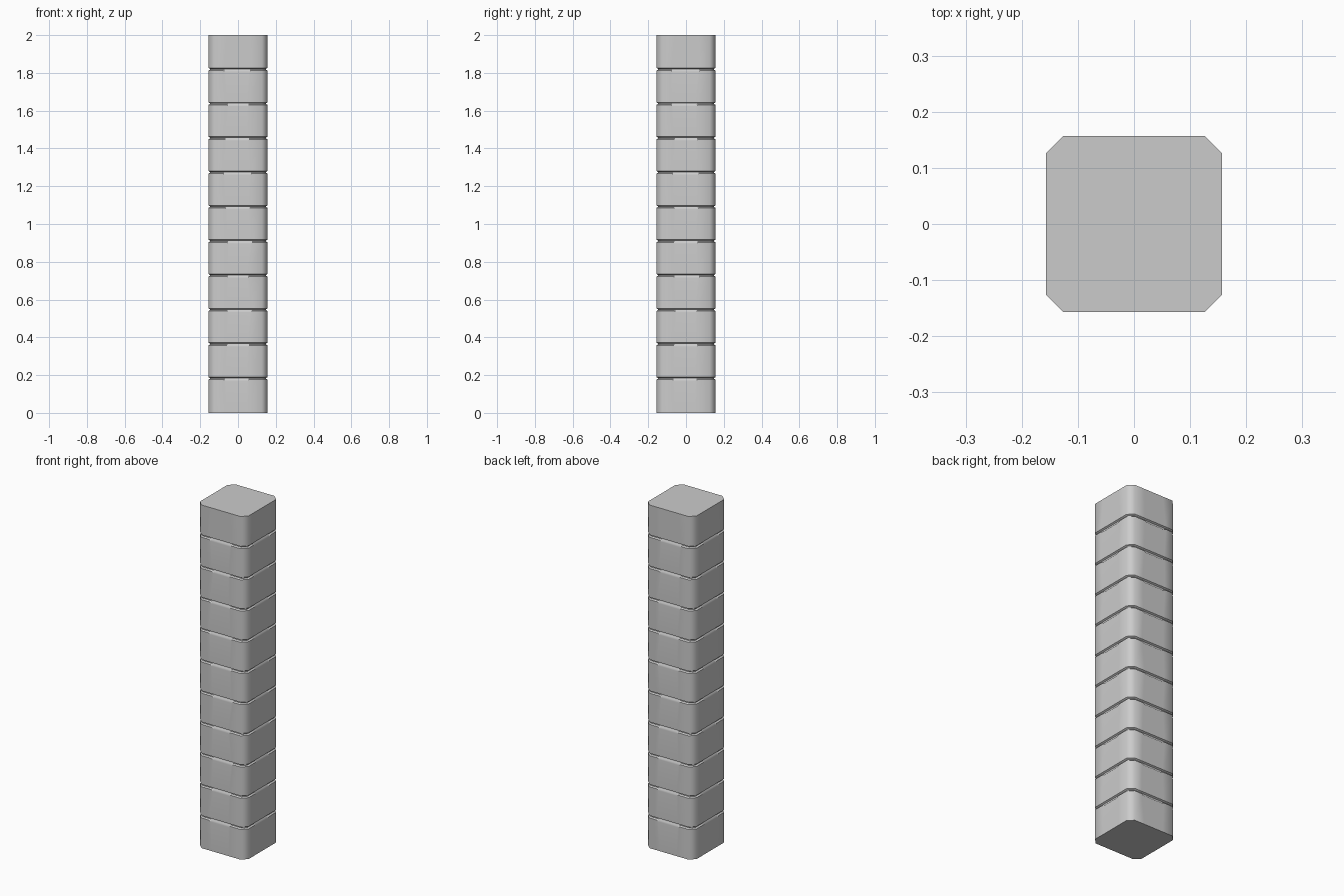
import bpy, bmesh, random

if "Cube" in bpy.data.objects:
    bpy.data.objects.remove(bpy.data.objects["Cube"])

random.seed(4)
BLOCKS, HEIGHT = 11, 2.0
HALF, CUT = 0.157, 0.031      # half width and corner chamfer
GROOVE = 0.009                # joint depth


def ring(bm, z, inset, chips, drop=0.0):
    """Chamfered square outline; each side carries a worn strip that can sink by drop."""
    h, e = HALF - inset, HALF - CUT
    verts = []
    for side, (a, b) in enumerate(chips):
        for u, dz in ((-e, 0), (a - 0.012, 0), (a, drop), (b, drop), (b + 0.012, 0), (e, 0)):
            x, y = u, -h
            for _ in range(side):
                x, y = -y, x
            verts.append(bm.verts.new((x, y, z - dz)))
    return verts


def bridge(bm, low, high):
    n = len(low)
    for i in range(n):
        j = (i + 1) % n
        bm.faces.new((low[i], low[j], high[j], high[i]))


# Stacked blocks lofted upward, with a bevelled joint between each pair
bm = bmesh.new()
plain = [(-0.05, 0.05)] * 4
rings = [ring(bm, 0, 0, plain)]
for k in range(1, BLOCKS):
    z = HEIGHT * k / BLOCKS
    chips = [(random.uniform(-0.07, -0.045), random.uniform(0.045, 0.07)) for _ in range(4)]
    rings.append(ring(bm, z - 0.006, 0, chips, 0.007))
    rings.append(ring(bm, z - 0.001, GROOVE, chips, 0.003))
    rings.append(ring(bm, z + 0.003, GROOVE, chips))
    rings.append(ring(bm, z + 0.008, 0, chips))
rings.append(ring(bm, HEIGHT, 0, plain))
for low, high in zip(rings, rings[1:]):
    bridge(bm, low, high)
bm.faces.new(rings[-1])
bm.faces.new(rings[0][::-1])
bmesh.ops.recalc_face_normals(bm, faces=bm.faces)

mesh = bpy.data.meshes.new("stone_pillar")
bm.to_mesh(mesh)
bm.free()
pillar = bpy.data.objects.new("stone_pillar", mesh)
bpy.context.collection.objects.link(pillar)

# Soft corners with flat broad faces
bpy.context.view_layer.objects.active = pillar
pillar.select_set(True)
bpy.ops.object.shade_smooth_by_angle(angle=0.87)
weighted = pillar.modifiers.new("weighted_normals", 'WEIGHTED_NORMAL')
weighted.keep_sharp = True
